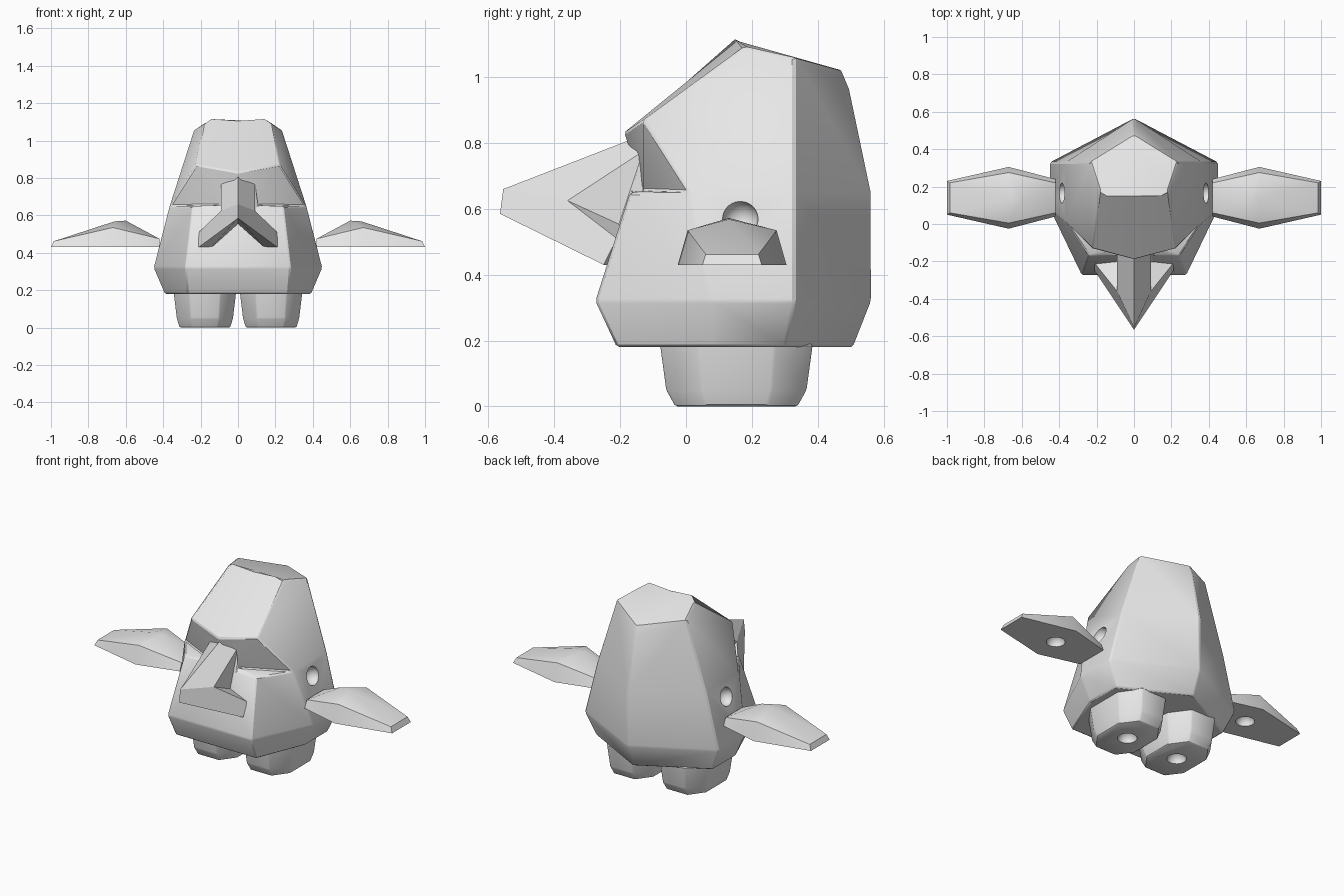
import bpy, bmesh
from mathutils import Vector

old = bpy.data.objects.get("Cube")
if old:
    bpy.data.objects.remove(old, do_unlink=True)

grey = bpy.data.materials.new("light grey")
grey.use_nodes = True
colour = (0.8, 0.8, 0.8, 1)
grey.diffuse_color = colour
grey.node_tree.nodes["Principled BSDF"].inputs["Base Color"].default_value = colour


def make_object(name, bm):
    mesh = bpy.data.meshes.new(name)
    bmesh.ops.recalc_face_normals(bm, faces=bm.faces)
    bm.to_mesh(mesh)
    bm.free()
    mesh.materials.append(grey)
    obj = bpy.data.objects.new(name, mesh)
    bpy.context.collection.objects.link(obj)
    return obj


def activate(obj):
    bpy.ops.object.select_all(action="DESELECT")
    obj.select_set(True)
    bpy.context.view_layer.objects.active = obj


def mirrored_solid(name, faces):
    """Closed solid from the faces of its +x half."""
    bm = bmesh.new()
    for side in (1, -1):
        for face in faces:
            bm.faces.new([bm.verts.new((x * side, y, z)) for x, y, z in face])
    bmesh.ops.remove_doubles(bm, verts=bm.verts, dist=0.0005)
    return make_object(name, bm)


def hull_solid(name, points, side):
    """Convex solid around the points, on the given side."""
    bm = bmesh.new()
    for x, y, z in points:
        bm.verts.new((x * side, y, z))
    bmesh.ops.convex_hull(bm, input=bm.verts)
    bmesh.ops.dissolve_limit(bm, angle_limit=0.02, verts=bm.verts, edges=bm.edges)
    return make_object(name, bm)


def soften(obj, width):
    activate(obj)
    bevel = obj.modifiers.new("soft edges", "BEVEL")
    bevel.width = width
    bevel.segments = 1
    bevel.limit_method = "ANGLE"
    bevel.angle_limit = 0.35
    bpy.ops.object.modifier_apply(modifier=bevel.name)


def cut_socket(obj, centre, radius):
    """Round hollow cut into a part."""
    bm = bmesh.new()
    bmesh.ops.create_uvsphere(bm, u_segments=24, v_segments=16, radius=radius)
    bmesh.ops.translate(bm, verts=bm.verts, vec=Vector(centre))
    cutter = make_object("socket_cutter", bm)
    cutter.hide_render = True
    activate(obj)
    cut = obj.modifiers.new("socket", "BOOLEAN")
    cut.operation = "DIFFERENCE"
    cut.solver = "EXACT"
    cut.object = cutter
    bpy.ops.object.modifier_apply(modifier=cut.name)
    bpy.data.objects.remove(cutter, do_unlink=True)


def finish(obj):
    activate(obj)
    bpy.ops.object.shade_smooth_by_angle(angle=0.5)


# Body: rings from back centre round the side to front centre
def half_ring(z, back, side_x, side_back, side_front, front_x, front):
    return [(0, back, z), (side_x, side_back, z), (side_x, side_front, z),
            (front_x, front, z), (0, front, z)]


base = half_ring(0.18, 0.51, 0.39, 0.3, 0.09, 0.27, -0.21)
belly = half_ring(0.32, 0.565, 0.45, 0.33, 0.08, 0.28, -0.275)
chest = half_ring(0.65, 0.565, 0.365, 0.33, 0.01, 0.24, -0.17)

faces = [base]
for lower, upper in ((base, belly), (belly, chest)):
    for i in range(len(lower) - 1):
        faces.append([lower[i], lower[i + 1], upper[i + 1], upper[i]])

# Head with overhanging brow and recessed eye hollows
nape, back_side, cheek, jaw, chin = chest
back_rim = (0, 0.5, 0.96)
back_top = (0, 0.475, 1.02)
side_top = (0.235, 0.33, 1.06)
front_top = (0.185, 0.18, 1.09)
crest = (0.14, 0.155, 1.11)
crest_mid = (0, 0.155, 1.11)
brow_corner = (0.225, -0.13, 0.87)
brow_mid = (0, -0.19, 0.83)
bridge = (0, -0.155, 0.74)
hollow = (0.1, -0.13, 0.655)
faces += [
    [nape, back_side, side_top, back_rim],
    [back_rim, side_top, back_top],
    [back_top, side_top, front_top, crest, crest_mid],
    [back_side, cheek, brow_corner, front_top, side_top],
    [crest_mid, crest, front_top, brow_corner, brow_mid],
    [cheek, hollow, brow_corner],
    [brow_corner, hollow, bridge, brow_mid],
    [cheek, jaw, hollow],
    [jaw, chin, bridge, hollow],
]
body = mirrored_solid("body", faces)
soften(body, 0.008)
for side in (1, -1):
    cut_socket(body, (0.385 * side, 0.165, 0.57), 0.054)
finish(body)

# Beak: upright ridge with two spreading lower arms
ridge_back = (0, -0.13, 0.825)
ridge_tip = (0, -0.555, 0.66)
lower_tip = (0, -0.565, 0.585)
shoulder = (0.09, -0.13, 0.775)
crease = (0.09, -0.36, 0.625)
crease_back = (0.09, -0.13, 0.52)
arm_top = (0.21, -0.21, 0.51)
arm_low = (0.21, -0.25, 0.43)
arm_inner = (0.14, -0.23, 0.43)
notch = (0, -0.23, 0.555)
beak = mirrored_solid("beak", [
    [ridge_back, shoulder, crease, ridge_tip],
    [shoulder, crease_back, crease],
    [crease, crease_back, arm_top],
    [ridge_tip, crease, arm_top, arm_low, lower_tip],
    [lower_tip, arm_low, arm_inner, notch],
    [arm_top, crease_back, arm_inner, arm_low],
    [ridge_back, notch, arm_inner, crease_back, shoulder],
])
finish(beak)

# Wings: flat underside, raised ridge near the body
wing_centre = 0.14
wing_points = [(0.6, 0.13, 0.572), (0.66, 0.13, 0.568)]
for x, half_width, z in ((0.42, 0.1, 0.43), (0.67, 0.165, 0.43), (1.0, 0.09, 0.43),
                         (0.42, 0.08, 0.475), (0.67, 0.135, 0.535), (0.985, 0.08, 0.462)):
    for end in (1, -1):
        wing_points.append((x, wing_centre + end * half_width, z))

# Feet: eight-sided stubs with a chamfered sole
foot_x, foot_y = 0.177, 0.153
foot_points = []
for z, half_x, half_y in ((0, 0.135, 0.185), (0.05, 0.15, 0.213), (0.19, 0.167, 0.232)):
    for sx in (1, -1):
        for sy in (1, -1):
            foot_points.append((foot_x + sx * half_x, foot_y + sy * half_y * 0.5, z))
            foot_points.append((foot_x + sx * half_x * 0.5, foot_y + sy * half_y, z))

for label, side in (("left", 1), ("right", -1)):
    wing = hull_solid(label + "_wing", wing_points, side)
    cut_socket(wing, (0.68 * side, wing_centre, 0.43), 0.052)
    finish(wing)
    foot = hull_solid(label + "_foot", foot_points, side)
    soften(foot, 0.006)
    cut_socket(foot, (foot_x * side, foot_y, 0), 0.054)
    finish(foot)
